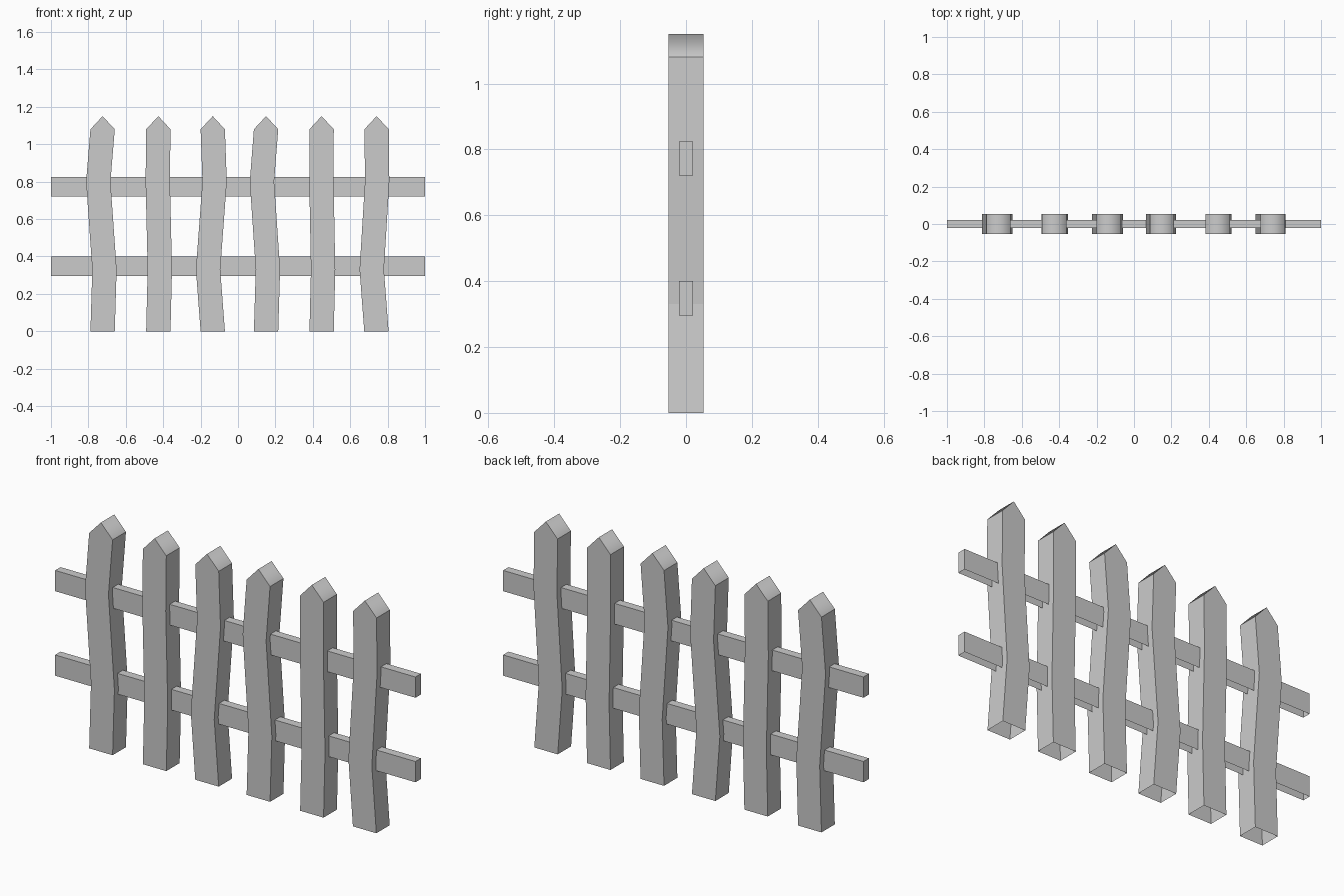
import bpy, bmesh

if "Cube" in bpy.data.objects:
    bpy.data.objects.remove(bpy.data.objects["Cube"])

HALF_DEPTH = 0.053
LEVELS = (0.0, 0.33, 0.80, 1.08)
TIP = 1.15


def make_object(name, bm):
    mesh = bpy.data.meshes.new(name)
    bm.to_mesh(mesh)
    bm.free()
    obj = bpy.data.objects.new(name, mesh)
    bpy.context.collection.objects.link(obj)
    return obj


# Bent picket: stacked rings with a ridged tip, open underneath
def picket(name, centres, width=0.13):
    bm = bmesh.new()
    w, d = width / 2, HALF_DEPTH
    rings = [[bm.verts.new((c + sx * w, sy * d, z))
              for sx, sy in ((-1, -1), (1, -1), (1, 1), (-1, 1))]
             for c, z in zip(centres, LEVELS)]
    front, back = [bm.verts.new((centres[-1], y, TIP)) for y in (-d, d)]
    # left and right sides
    for lo, hi in zip(rings, rings[1:]):
        bm.faces.new((lo[1], lo[2], hi[2], hi[1]))
        bm.faces.new((lo[3], lo[0], hi[0], hi[3]))
    # front and back outlines
    bm.faces.new([r[0] for r in reversed(rings)] + [r[1] for r in rings] + [front])
    bm.faces.new([r[2] for r in reversed(rings)] + [r[3] for r in rings] + [back])
    # sloped tip
    top = rings[-1]
    for f in ((top[1], top[2], back, front), (top[3], top[0], front, back)):
        bm.faces.new(f).smooth = True
    return make_object(name, bm)


# Straight rail through all pickets, open underneath
def rail(name, z_centre):
    bm = bmesh.new()
    bmesh.ops.create_cube(bm, size=1)
    bmesh.ops.scale(bm, vec=(2.0, 0.043, 0.104), verts=bm.verts)
    bm.normal_update()
    bmesh.ops.delete(bm, geom=[f for f in bm.faces if f.normal.z < -0.9],
                     context='FACES_ONLY')
    bmesh.ops.translate(bm, vec=(0, 0, z_centre), verts=bm.verts)
    return make_object(name, bm)


# Picket centre lines at each level
CENTRES = (
    (-0.724, -0.714, -0.747, -0.724),
    (-0.426, -0.418, -0.429, -0.426),
    (-0.135, -0.160, -0.125, -0.135),
    (0.150, 0.160, 0.128, 0.150),
    (0.447, 0.455, 0.446, 0.447),
    (0.740, 0.715, 0.744, 0.741),
)
for i, c in enumerate(CENTRES):
    picket(f"picket_{i + 1}", c)

rail("lower_rail", 0.348)
rail("upper_rail", 0.772)
